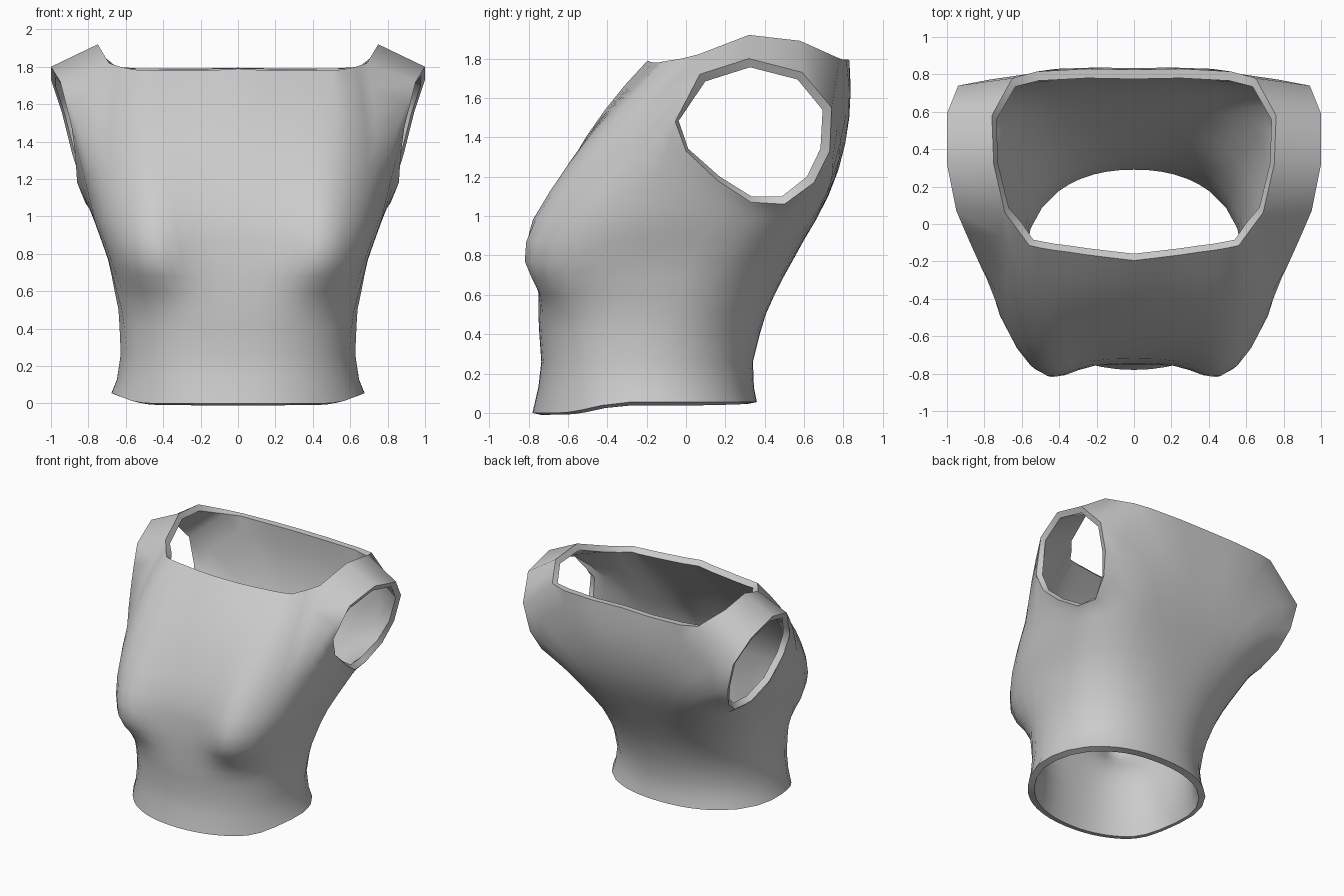
import bpy, bmesh, math
from mathutils import Vector

if "Cube" in bpy.data.objects:
    bpy.data.objects.remove(bpy.data.objects["Cube"])

# Body rings: z, half width, front y, back y, widest y, bust depth, front and back squareness
RINGS = [
    (0.00, 0.68, -0.78, 0.36, -0.20, 0.00, 2.1, 2.2),
    (0.13, 0.65, -0.75, 0.345, -0.20, 0.00, 2.2, 2.2),
    (0.26, 0.63, -0.735, 0.34, -0.20, 0.00, 2.3, 2.2),
    (0.40, 0.635, -0.745, 0.375, -0.17, 0.00, 2.4, 2.2),
    (0.50, 0.64, -0.75, 0.405, -0.14, 0.00, 2.6, 2.3),
    (0.60, 0.66, -0.75, 0.45, -0.11, 0.03, 3.0, 2.4),
    (0.68, 0.675, -0.75, 0.49, -0.08, 0.075, 3.5, 2.5),
    (0.77, 0.695, -0.745, 0.54, -0.04, 0.105, 4.1, 2.8),
    (0.87, 0.73, -0.735, 0.595, 0.01, 0.105, 4.2, 3.2),
    (0.98, 0.77, -0.72, 0.66, 0.08, 0.085, 3.9, 3.7),
]

# Column angle from the front, and the opening point where the column ends
NECK_FRONT = [(0, (0, -.195, 1.79)), (9, (.13, -.18, 1.782)), (17, (.25, -.165, 1.78)),
              (23, (.35, -.15, 1.78)), (28, (.43, -.14, 1.78)), (33, (.50, -.128, 1.782)),
              (39, (.56, -.115, 1.785)), (45, (.63, -.02, 1.80)), (52, (.69, .06, 1.82))]
ARMHOLE = [(60, (.95, .07, 1.72)), (70, (.89, -.055, 1.48)), (83, (.87, 0, 1.33)),
           (96, (.86, .16, 1.18)), (108, (.815, .33, 1.07)), (121, (.79, .50, 1.06)),
           (133, (.835, .65, 1.17)), (141, (.885, .73, 1.33)), (148, (.94, .74, 1.55))]
NECK_BACK = [(156, (.65, .78, 1.80)), (163, (.52, .815, 1.79)),
             (171, (.25, .83, 1.79)), (180, (0, .825, 1.795))]
SHOULDER_NECK = [(.75, .32, 1.92), (.76, .58, 1.89)]
SHOULDER_ARM = [(1.0, .32, 1.80), (1.0, .59, 1.73)]
COLUMNS = NECK_FRONT + ARMHOLE + NECK_BACK
BEND = {52: Vector((-.02, -.06, 0)), 60: Vector((-.08, -.14, 0)), 70: Vector((-.02, -.04, 0))}
UPPER_ROWS = 6


def ring_point(ring, degrees):
    """Point on the plain ring, and how far the bust pushes it forward."""
    z, w, front, back, mid, bust, front_n, back_n = ring
    t = math.radians(degrees)
    s, c = max(0.0, math.sin(t)), math.cos(t)
    if degrees in (0, 180):
        s = 0.0
    n, depth = (front_n, mid - front) if c > 0 else (back_n, back - mid)
    r = ((s / w) ** n + (abs(c) / depth) ** n) ** (-1 / n)
    x, y = r * s, mid - r * c
    push = bust * math.exp(-((x - 0.47) / 0.18) ** 2) if degrees < 58 else 0
    if z == 0:  # hem rises toward the sides
        k = min(1, max(0, (y + 0.65) / 0.35))
        z = 0.055 * k * k * (3 - 2 * k)
    return Vector((x, y, z)), Vector((0, -push, 0))


def column(degrees, top):
    plain = [ring_point(r, degrees) for r in RINGS]
    pts = [p + push for p, push in plain]
    (p, push), top = plain[-1], Vector(top)
    length = (top - p).length
    heading = (p - plain[-2][0]).normalized()
    k = 0.5 + 0.5 * degrees / 180
    control = ((p + top) / 2).lerp(p + heading * length / 2, k)
    control += BEND.get(degrees, Vector())
    for i in range(1, UPPER_ROWS + 1):
        u = i / UPPER_ROWS
        q = p * (1 - u) ** 2 + control * 2 * u * (1 - u) + top * u * u
        pts.append(q + push * (1 - u) ** 2)
    return pts


# Half of the bodice
bm = bmesh.new()
grid = [[bm.verts.new(p) for p in column(a, t)] for a, t in COLUMNS]
for a, b in zip(grid, grid[1:]):
    for i in range(len(a) - 1):
        bm.faces.new((a[i], b[i], b[i + 1], a[i + 1]))

# Shoulder strap between neck and armhole
nf, na = len(NECK_FRONT), len(ARMHOLE)
neck = [grid[nf - 1][-1]] + [bm.verts.new(p) for p in SHOULDER_NECK] + [grid[nf + na][-1]]
arm = [grid[nf][-1]] + [bm.verts.new(p) for p in SHOULDER_ARM] + [grid[nf + na - 1][-1]]
for i in range(3):
    bm.faces.new((neck[i], arm[i], arm[i + 1], neck[i + 1]))

mesh = bpy.data.meshes.new("bodice")
bm.to_mesh(mesh)
bm.free()
bodice = bpy.data.objects.new("bodice", mesh)
bpy.context.collection.objects.link(bodice)
bpy.context.view_layer.objects.active = bodice
bodice.select_set(True)

# Mirror the half and give the cloth thickness
mirror = bodice.modifiers.new("mirror", 'MIRROR')
mirror.use_clip = True
shell = bodice.modifiers.new("thickness", 'SOLIDIFY')
shell.thickness = 0.05
shell.offset = -1
for name in ("mirror", "thickness"):
    bpy.ops.object.modifier_apply(modifier=name)
bpy.ops.object.shade_smooth_by_angle(angle=math.radians(58))

grey = bpy.data.materials.new("plain grey")
grey.diffuse_color = (0.6, 0.6, 0.6, 1)
grey.use_nodes = True
grey.node_tree.nodes["Principled BSDF"].inputs["Base Color"].default_value = grey.diffuse_color
bodice.data.materials.append(grey)
